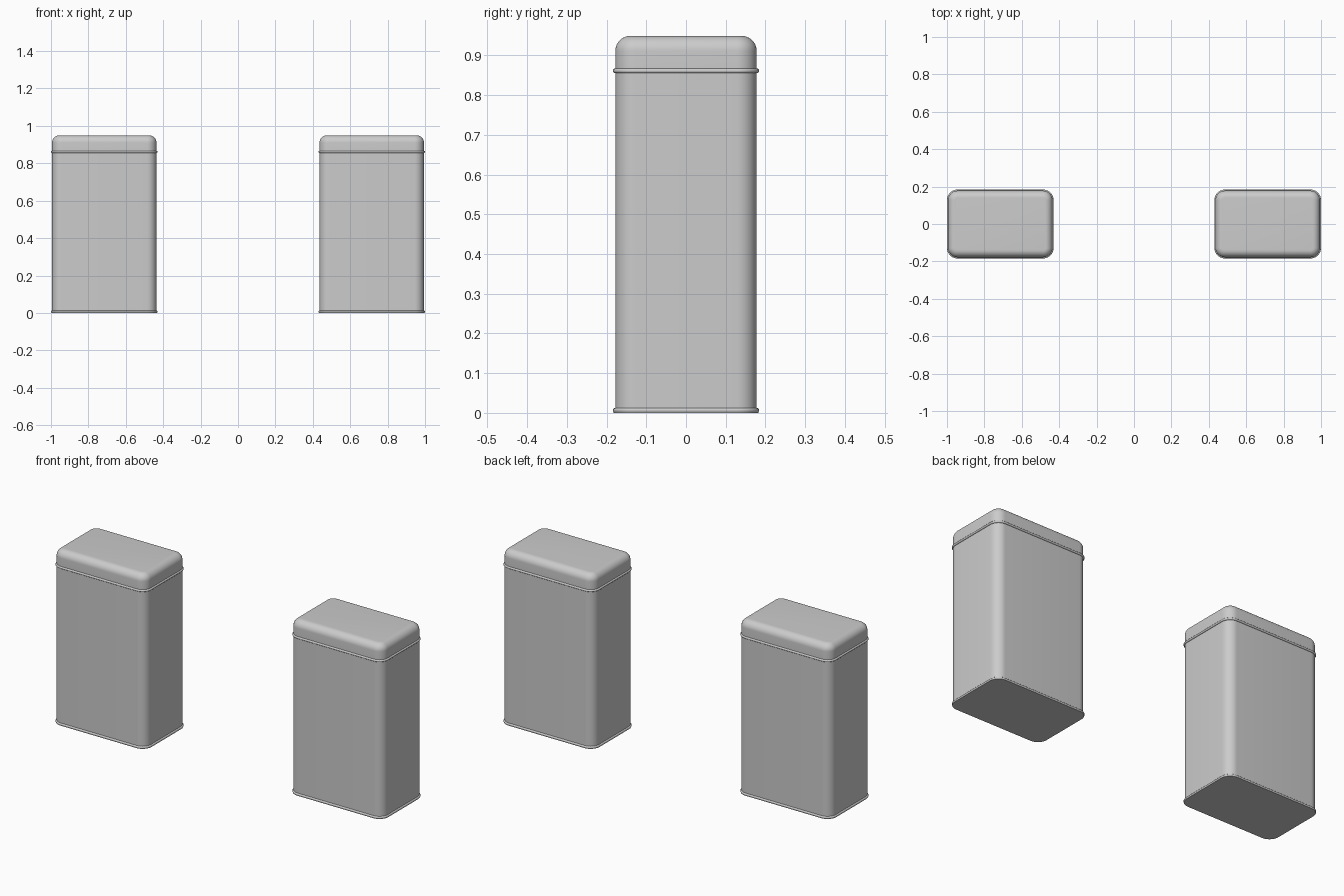
import bpy, bmesh, math

if "Cube" in bpy.data.objects:
    bpy.data.objects.remove(bpy.data.objects["Cube"])

HX, HY, RAD = 0.279, 0.178, 0.050   # half width, half depth, corner radius of the wall
BEAD = 0.006                        # radius of the rolled rims
CX = 0.715                          # distance of each tin from the centre
SEAM, TOP, FILLET = 0.861, 0.949, 0.038


def ring(off, z, seg=10):
    """Rounded rectangle, grown outwards by off, at height z."""
    r = RAD + off
    pts = []
    for k, (sx, sy) in enumerate([(1, 1), (-1, 1), (-1, -1), (1, -1)]):
        for i in range(seg + 1):
            a = (k + i / seg) * math.pi / 2
            pts.append((sx * (HX - RAD) + r * math.cos(a),
                        sy * (HY - RAD) + r * math.sin(a), z))
    return pts


def bead(zc, n=8):
    """Half-round rolled edge profile, from bottom to top."""
    return [(BEAD * math.cos(a), zc + BEAD * math.sin(a))
            for a in (-math.pi / 2 + math.pi * i / n for i in range(n + 1))]


def loft(name, profile, x):
    bm = bmesh.new()
    rings = [[bm.verts.new(p) for p in ring(o, z)] for o, z in profile]
    n = len(rings[0])
    for a, b in zip(rings, rings[1:]):
        for i in range(n):
            j = (i + 1) % n
            bm.faces.new((a[i], a[j], b[j], b[i]))
    bm.faces.new(rings[0][::-1])
    bm.faces.new(rings[-1])
    me = bpy.data.meshes.new(name)
    bm.to_mesh(me)
    bm.free()
    ob = bpy.data.objects.new(name, me)
    ob.location.x = x
    bpy.context.collection.objects.link(ob)
    bpy.ops.object.select_all(action='DESELECT')
    ob.select_set(True)
    bpy.context.view_layer.objects.active = ob
    bpy.ops.object.shade_smooth_by_angle(angle=math.radians(35))
    return ob


# tin body: flat base, rolled bottom rim, straight wall
body_profile = [(0.004, 0.0)] + bead(BEAD + 0.0005)[2:] + [(0, SEAM)]

# lid: rolled lower rim, short wall, rounded shoulder, flat top
shoulder = [(-FILLET * (1 - math.cos(a)), TOP - FILLET * (1 - math.sin(a)))
            for a in (math.pi / 2 * i / 10 for i in range(11))]
lid_profile = [(-0.002, SEAM - BEAD)] + bead(SEAM) + shoulder

for side, x in (("left", -CX), ("right", CX)):
    loft(f"{side}_tin_body", body_profile, x)
    loft(f"{side}_tin_lid", lid_profile, x)
